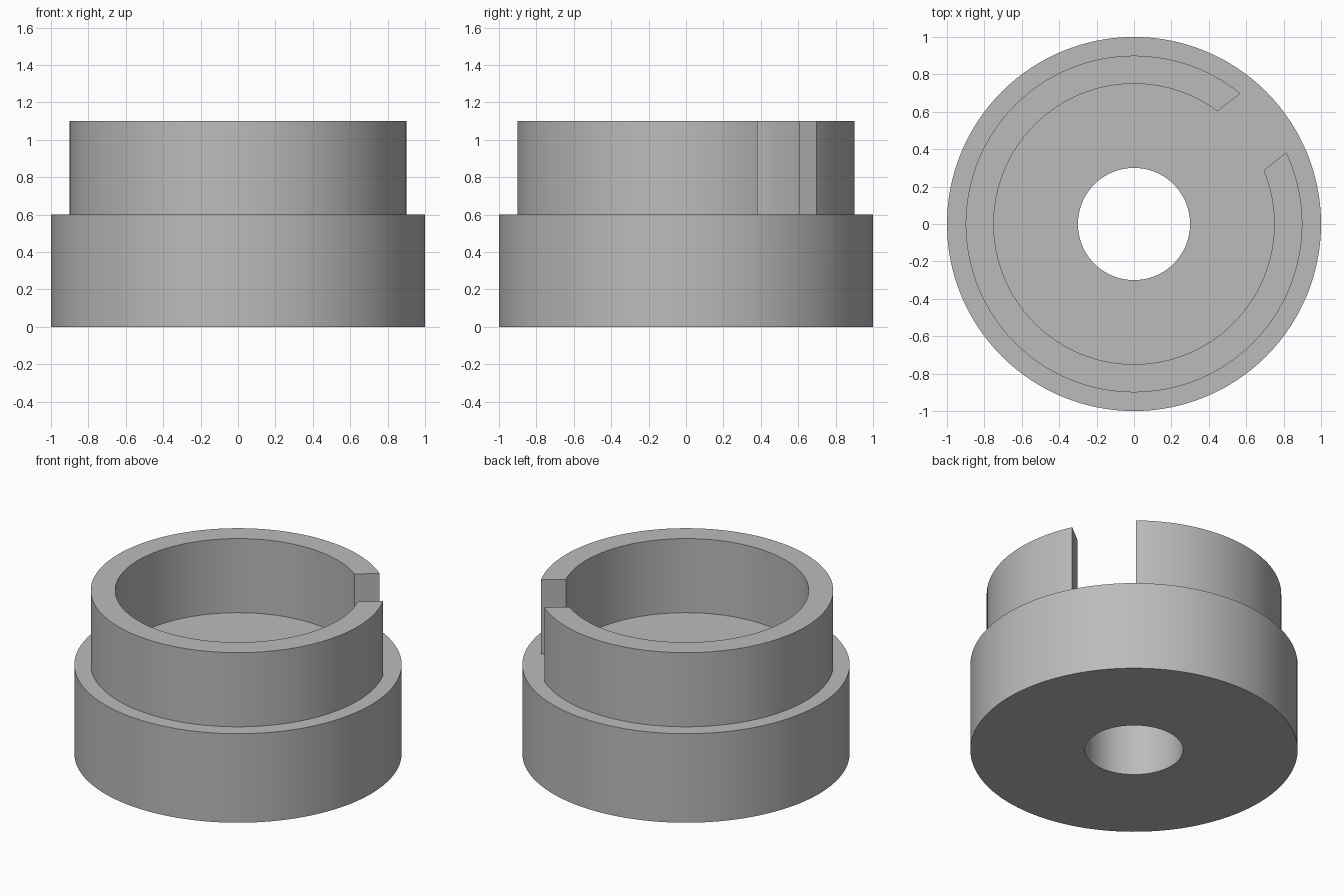
import bpy, bmesh, math
from mathutils import Matrix

if "Cube" in bpy.data.objects:
    bpy.data.objects.remove(bpy.data.objects["Cube"])

SEGMENTS = 128
SLOT_ANGLE = math.radians(38)

grey = bpy.data.materials.new("plain_grey")
grey.diffuse_color = (0.5, 0.5, 0.5, 1)
grey.use_nodes = True
grey.node_tree.nodes["Principled BSDF"].inputs["Base Color"].default_value = grey.diffuse_color


def add_object(name, bm):
    bmesh.ops.recalc_face_normals(bm, faces=bm.faces)
    mesh = bpy.data.meshes.new(name)
    bm.to_mesh(mesh)
    bm.free()
    mesh.materials.append(grey)
    obj = bpy.data.objects.new(name, mesh)
    bpy.context.collection.objects.link(obj)
    return obj


# Stepped collar: bored base disc with a thinner upright wall
profile = [(0.3, 0), (1, 0), (1, 0.6), (0.9, 0.6),
           (0.9, 1.1), (0.75, 1.1), (0.75, 0.6), (0.3, 0.6)]
bm = bmesh.new()
rings = [[bm.verts.new((r * math.cos(a), r * math.sin(a), z)) for r, z in profile]
         for a in (math.tau * i / SEGMENTS for i in range(SEGMENTS))]
for i, ring in enumerate(rings):
    following = rings[(i + 1) % SEGMENTS]
    for j in range(len(profile)):
        k = (j + 1) % len(profile)
        bm.faces.new((ring[j], following[j], following[k], ring[k]))
collar = add_object("stepped_collar", bm)

# Straight slot through one side of the wall, down to the step
bm = bmesh.new()
bmesh.ops.create_cube(bm, size=1, matrix=Matrix.Rotation(SLOT_ANGLE, 4, 'Z')
                      @ Matrix.Translation((0.8, 0, 0.9))
                      @ Matrix.Diagonal((0.6, 0.4, 0.6, 1)))
cutter = add_object("slot_cutter", bm)
cutter.hide_render = True

slot = collar.modifiers.new("slot", 'BOOLEAN')
slot.operation = 'DIFFERENCE'
slot.solver = 'EXACT'
slot.object = cutter
bpy.context.view_layer.objects.active = collar
collar.select_set(True)
bpy.ops.object.modifier_apply(modifier=slot.name)
bpy.data.objects.remove(cutter)

bpy.ops.object.shade_smooth_by_angle(angle=math.radians(30))
